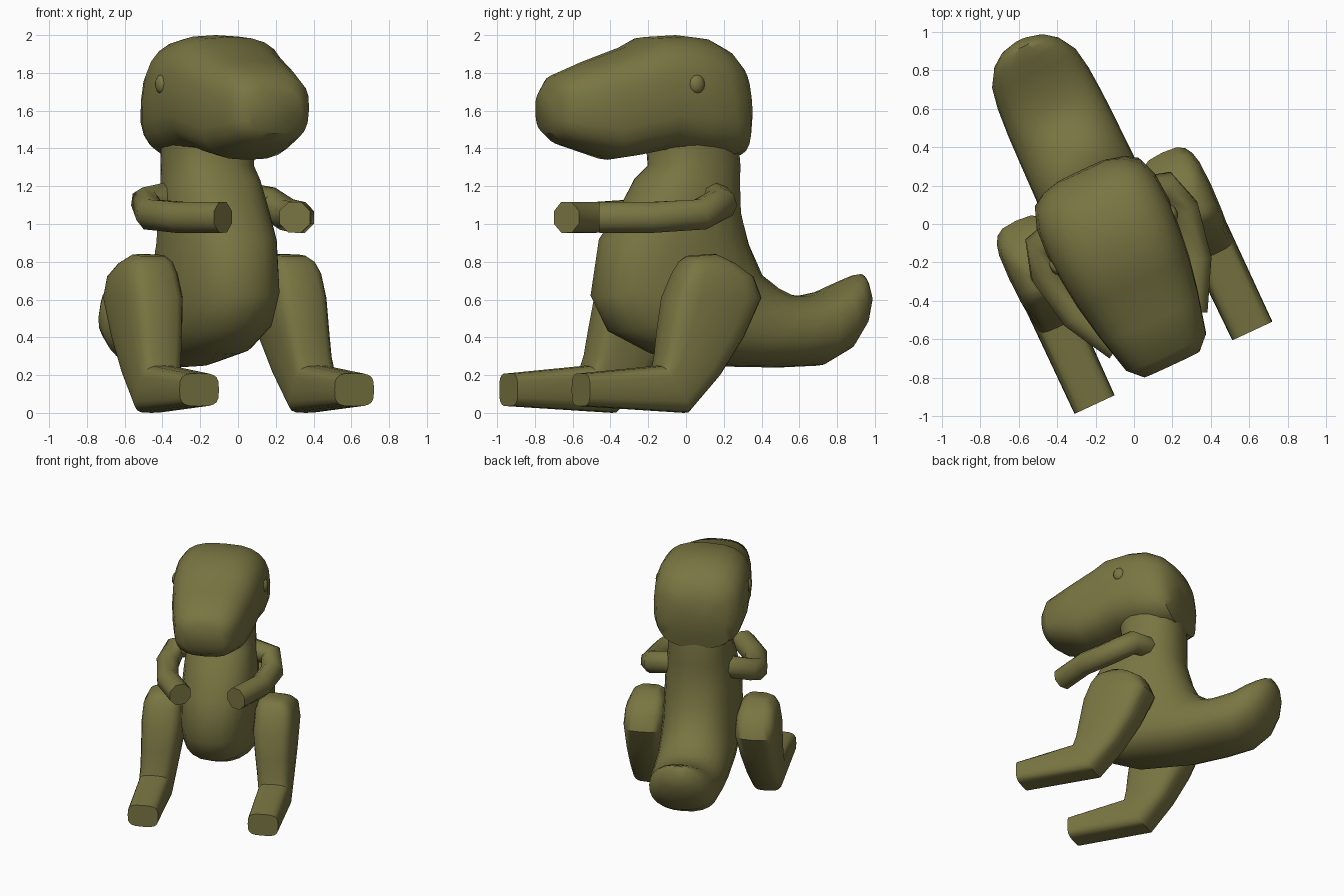
import bpy, bmesh, math
from mathutils import Matrix, Vector

if "Cube" in bpy.data.objects:
    bpy.data.objects.remove(bpy.data.objects["Cube"])

# The toy stands turned 25 degrees; parts are built facing -y, then placed
PLACE = Matrix.Rotation(math.radians(25), 4, 'Z') @ Matrix.Translation((-0.13, 0, 0))

olive = bpy.data.materials.new("olive green")
olive.diffuse_color = (0.19, 0.178, 0.055, 1)
olive.use_nodes = True
olive.node_tree.nodes["Principled BSDF"].inputs["Base Color"].default_value = olive.diffuse_color


def finish(obj, angle=40):
    obj.data.transform(PLACE)
    obj.data.materials.clear()
    obj.data.materials.append(olive)
    bpy.ops.object.select_all(action='DESELECT')
    obj.select_set(True)
    bpy.context.view_layer.objects.active = obj
    bpy.ops.object.shade_smooth_by_angle(angle=math.radians(angle))


def add_mesh(name, bm):
    bmesh.ops.recalc_face_normals(bm, faces=bm.faces)
    me = bpy.data.meshes.new(name)
    bm.to_mesh(me)
    bm.free()
    obj = bpy.data.objects.new(name, me)
    bpy.context.collection.objects.link(obj)
    return obj


def spow(v, e):
    return math.copysign(abs(v) ** e, v)


def loft(name, sections, n, sides=20, mirror=1, angle=40):
    """Section: (y, z) of one edge, (y, z) of the opposite edge, half width, x centre."""
    bm = bmesh.new()
    rings = []
    for ay, az, by, bz, hw, xc in sections:
        ring = []
        for i in range(sides):
            t = 2 * math.pi * i / sides
            c, s = spow(math.cos(t), 2 / n), spow(math.sin(t), 2 / n)
            ring.append(bm.verts.new((mirror * (xc + hw * c),
                                      (ay + by) / 2 + (ay - by) / 2 * s,
                                      (az + bz) / 2 + (az - bz) / 2 * s)))
        rings.append(ring)
    for r, q in zip(rings, rings[1:]):
        for i in range(sides):
            j = (i + 1) % sides
            bm.faces.new((r[i], r[j], q[j], q[i]))
    bm.faces.new(rings[0])
    bm.faces.new(rings[-1])
    finish(add_mesh(name, bm), angle)


# Torso flowing into the upturned tail (front/belly edge, back edge)
loft("body_and_tail", [
    (-.14, 1.45, .33, 1.45, .25, 0),
    (-.13, 1.31, .345, 1.31, .24, 0),
    (-.21, 1.24, .345, 1.21, .25, 0),
    (-.29, 1.10, .35, 1.06, .27, 0),
    (-.42, .92, .40, .89, .28, 0),
    (-.47, .62, .48, .73, .285, 0),
    (-.37, .43, .58, .66, .285, 0),
    (-.12, .31, .66, .625, .28, 0),
    (.30, .245, .73, .62, .275, 0),
    (.60, .24, .78, .63, .27, 0),
    (.83, .25, .85, .645, .26, 0),
    (.98, .33, .93, .68, .24, 0),
    (1.07, .45, 1.0, .71, .19, 0),
    (1.11, .56, 1.05, .73, .13, 0),
    (1.12, .64, 1.08, .735, .06, 0)], 2.3, 24, angle=60)

# Head with blunt snout (top edge, bottom edge)
loft("head", [
    (.36, 1.76, .37, 1.60, .14, 0),
    (.31, 1.86, .355, 1.47, .24, 0),
    (.24, 1.93, .33, 1.36, .305, 0),
    (.13, 1.985, .25, 1.34, .34, 0),
    (0, 2.0, .08, 1.36, .35, 0),
    (-.18, 1.99, -.10, 1.39, .335, 0),
    (-.28, 1.94, -.26, 1.36, .32, 0),
    (-.50, 1.865, -.40, 1.34, .285, 0),
    (-.69, 1.79, -.66, 1.42, .23, 0),
    (-.75, 1.71, -.74, 1.48, .16, 0)], 2.8, 24, angle=50)

for side, m in (("left", 1), ("right", -1)):
    # Leg: bulky thigh, narrow ankle, flat-ended foot
    loft(side + "_leg", [
        (-.11, .83, .03, .84, .08, .41),
        (-.15, .80, .13, .79, .125, .415),
        (-.19, .74, .23, .72, .15, .42),
        (-.25, .61, .275, .61, .16, .42),
        (-.285, .43, .17, .40, .145, .43),
        (-.305, .31, .03, .20, .13, .44),
        (-.32, .25, -.16, .0, .12, .45),
        (-.765, .21, -.765, .035, .115, .453)], 3.5, 20, m)

    # Arm: bent tube from shoulder to hand
    cu = bpy.data.curves.new(side + "_arm_path", 'CURVE')
    cu.dimensions = '3D'
    cu.bevel_depth = .088
    cu.bevel_resolution = 2
    cu.use_fill_caps = True
    path = [(.18, .14, 1.14), (.36, .10, 1.11), (.395, -.04, 1.05),
            (.345, -.3, 1.035), (.21, -.54, 1.035)]
    sp = cu.splines.new('POLY')
    sp.points.add(len(path) - 1)
    for p, (x, y, z) in zip(sp.points, path):
        p.co = (m * x, y, z, 1)
    tube = bpy.data.objects.new(side + "_arm_path", cu)
    bpy.context.collection.objects.link(tube)
    bpy.context.view_layer.update()
    me = bpy.data.meshes.new_from_object(tube.evaluated_get(bpy.context.evaluated_depsgraph_get()))
    bpy.data.objects.remove(tube)
    arm = bpy.data.objects.new(side + "_arm", me)
    bpy.context.collection.objects.link(arm)
    finish(arm, 50)

    # Eye: small flattened bead on the side of the head
    bm = bmesh.new()
    bmesh.ops.create_uvsphere(bm, u_segments=10, v_segments=6, radius=1,
                              matrix=Matrix.Translation((m * .335, -.03, 1.74))
                              @ Matrix.Diagonal((.028, .045, .05, 1)))
    finish(add_mesh(side + "_eye", bm))
